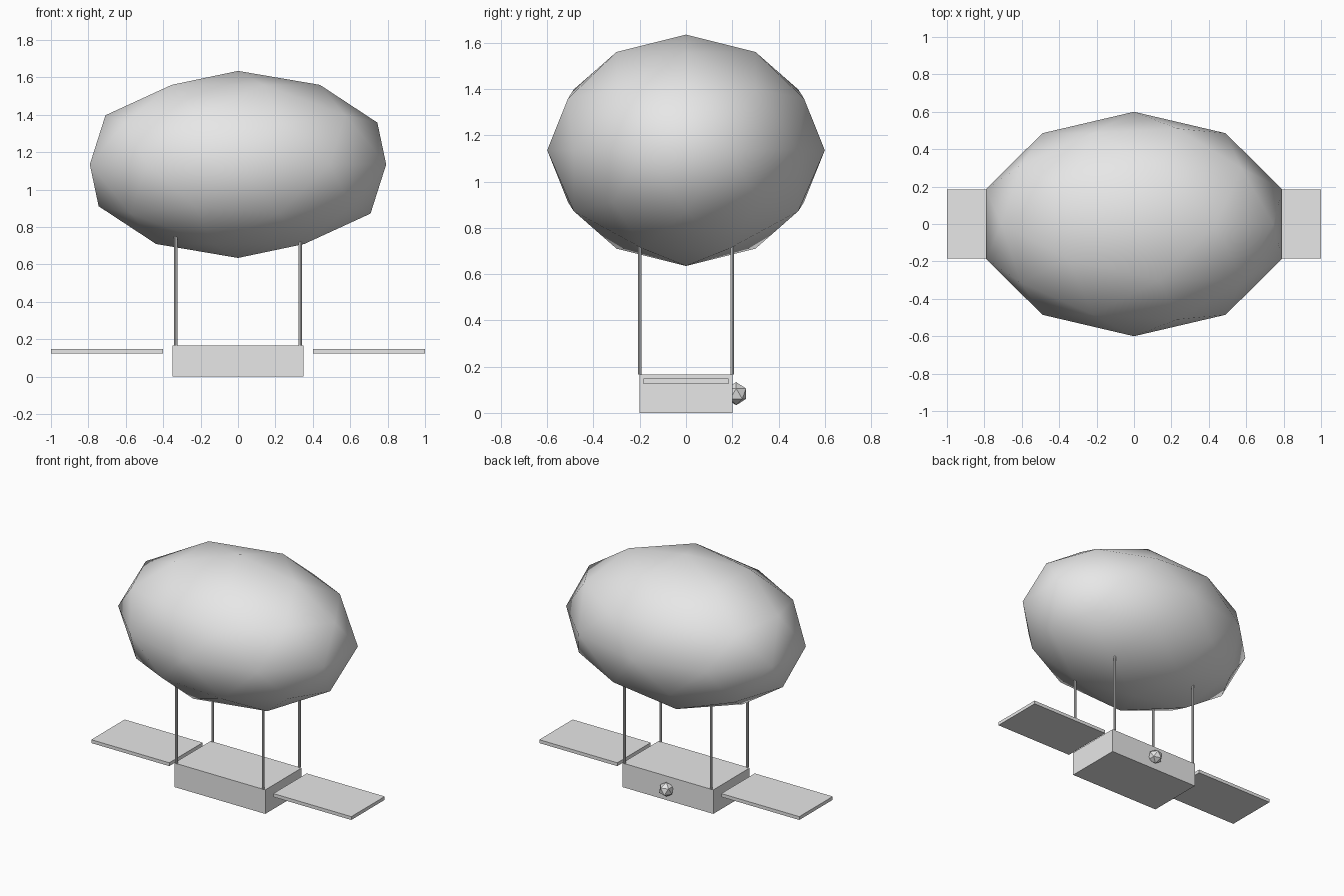
import bpy

cube = bpy.data.objects.get("Cube")
if cube:
    bpy.data.objects.remove(cube, do_unlink=True)

# One plain grey for the whole craft
grey = bpy.data.materials.new("light_grey")
grey.use_nodes = True
grey.diffuse_color = (0.8, 0.8, 0.8, 1)
grey.node_tree.nodes["Principled BSDF"].inputs["Base Color"].default_value = (0.8, 0.8, 0.8, 1)


def finish(name, scale=(1, 1, 1)):
    """Name the newest primitive, apply its size and give it the grey."""
    obj = bpy.context.object
    obj.name = name
    obj.scale = scale
    bpy.ops.object.transform_apply(location=False, rotation=False, scale=True)
    obj.data.materials.append(grey)
    return obj


def box(name, centre, size):
    bpy.ops.mesh.primitive_cube_add(size=1, location=centre)
    return finish(name, size)


GONDOLA_TOP = 0.167
ROD_TOP = 0.78

# Balloon envelope: low-poly ellipsoid, smooth shaded
bpy.ops.mesh.primitive_ico_sphere_add(subdivisions=2, radius=1, location=(0, 0, 1.135))
finish("envelope", (0.833, 0.6, 0.5))
bpy.ops.object.shade_smooth()

# Gondola hull
box("gondola", (0, 0, GONDOLA_TOP / 2), (0.7, 0.4, GONDOLA_TOP))

for side, sx in (("left", 1), ("right", -1)):
    # Flat wing, standing clear of the hull
    box(side + "_wing", (sx * 0.7, 0, 0.137), (0.6, 0.367, 0.0233))

    # Thin suspension rods at the hull edges, running into the envelope
    for end, sy in (("front", -1), ("back", 1)):
        bpy.ops.mesh.primitive_cylinder_add(
            vertices=8, radius=0.0083, depth=ROD_TOP - GONDOLA_TOP,
            location=(sx * 0.333, sy * 0.2, (GONDOLA_TOP + ROD_TOP) / 2))
        finish(f"{end}_{side}_rod")
        bpy.ops.object.shade_smooth_by_angle()

# Faceted motor ball on the back of the hull
bpy.ops.mesh.primitive_ico_sphere_add(subdivisions=1, radius=0.05, location=(0, 0.217, 0.083))
finish("motor_ball")
